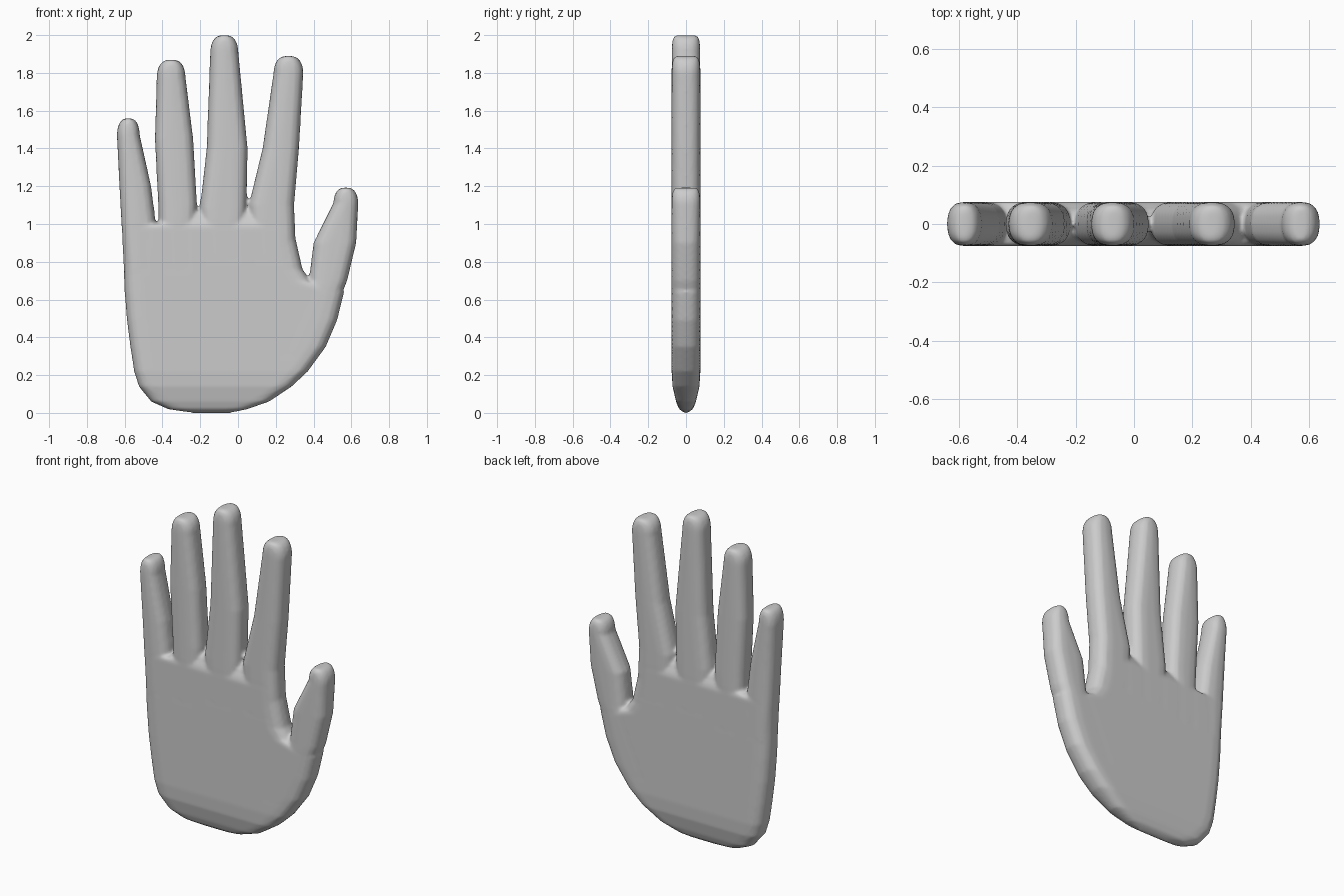
import bpy, bmesh, math

if "Cube" in bpy.data.objects:
    bpy.data.objects.remove(bpy.data.objects["Cube"])

T = 0.076      # half thickness of the hand
N = 8          # steps along each rounded edge
bm = bmesh.new()


def loft(rows, edge):
    """Stack of flat rounded sections; each row is (z, left x, right x, thickness factor)."""
    rings = []
    for z, left, right, f in rows:
        c, w = (left + right) / 2, (right - left) / 2
        b = min(edge, w)
        ring = []
        for side in (1, -1):
            for i in range(N + 1):
                a = math.pi * (i / N - 0.5)
                x = b * abs(math.cos(a)) ** 0.8
                y = T * f * math.copysign(abs(math.sin(a)) ** 0.8, a)
                ring.append(bm.verts.new((c + side * (w - b + x + 1e-4), side * y, z)))
        rings.append(ring)
    n = len(rings[0])
    for lo, hi in zip(rings, rings[1:]):
        for i in range(n):
            j = (i + 1) % n
            bm.faces.new((lo[i], lo[j], hi[j], hi[i]))
    bm.faces.new(rings[0][::-1])
    bm.faces.new(rings[-1])


def palm_thickness(z):
    """Thin at the heel, full in the middle, tapering to webs between the fingers."""
    heel = 0.1 + 0.9 * (z / 0.17) ** 0.4
    web = math.sqrt(max(1.09 - z, 0) / 0.1)
    return min(1, heel, web)


def digit(*rows, cap=0.09):
    """Straight-sided shaft from the buried root, closed by a blunt rounded tip."""
    shaft = [(z, l, r, 1) for z, l, r in rows]
    z, l, r = rows[-1]
    c, w = (l + r) / 2, (r - l) / 2
    for k in range(1, 7):
        a = 1.42 * k / 6
        s = w * math.cos(a) ** 0.7
        shaft.append((z + cap * math.sin(a), c - s, c + s, math.cos(a) ** 0.2))
    loft(shaft, 0.08)


# Palm
palm = [(0, -0.24, -0.04), (0.02, -0.37, 0.05), (0.06, -0.46, 0.165),
        (0.14, -0.525, 0.285), (0.22, -0.55, 0.37), (0.35, -0.57, 0.465),
        (0.64, -0.6, 0.562), (0.7, -0.603, 0.385), (0.76, -0.605, 0.342),
        (0.94, -0.613, 0.301), (0.985, -0.6, 0.298), (1.01, -0.39, 0.298),
        (1.05, -0.35, 0.297), (1.085, -0.14, 0.2)]
palm.insert(6, (0.49, -0.588, 0.525))
loft([(z, l, r, palm_thickness(z)) for z, l, r in palm], 0.09)

# Little, ring, middle and index fingers, then the thumb
digit((0.75, -0.6, -0.45), (1.0, -0.617, -0.435), (1.2, -0.628, -0.46), (1.47, -0.641, -0.52))
digit((0.75, -0.41, -0.23), (1.1, -0.422, -0.217), (1.45, -0.44, -0.237), (1.78, -0.43, -0.278))
digit((0.8, -0.19, 0.03), (1.08, -0.202, 0.045), (1.4, -0.166, 0.051), (1.91, -0.147, 0.002))
digit((0.8, 0.07, 0.31), (1.1, 0.057, 0.297), (1.4, 0.13, 0.323), (1.8, 0.188, 0.346))
digit((0.3, 0.2, 0.42), (0.7, 0.375, 0.578), (0.9, 0.4, 0.626), (1.11, 0.505, 0.637), cap=0.083)

bmesh.ops.recalc_face_normals(bm, faces=bm.faces)
mesh = bpy.data.meshes.new("hand")
bm.to_mesh(mesh)
bm.free()
hand = bpy.data.objects.new("hand", mesh)
bpy.context.collection.objects.link(hand)

# Fuse the parts into one skin and soften the joins
fuse = hand.modifiers.new("fuse", "REMESH")
fuse.mode = "VOXEL"
fuse.voxel_size = 0.01
fuse.use_smooth_shade = True
soft = hand.modifiers.new("soften", "SMOOTH")
soft.factor = 0.5
soft.iterations = 4
